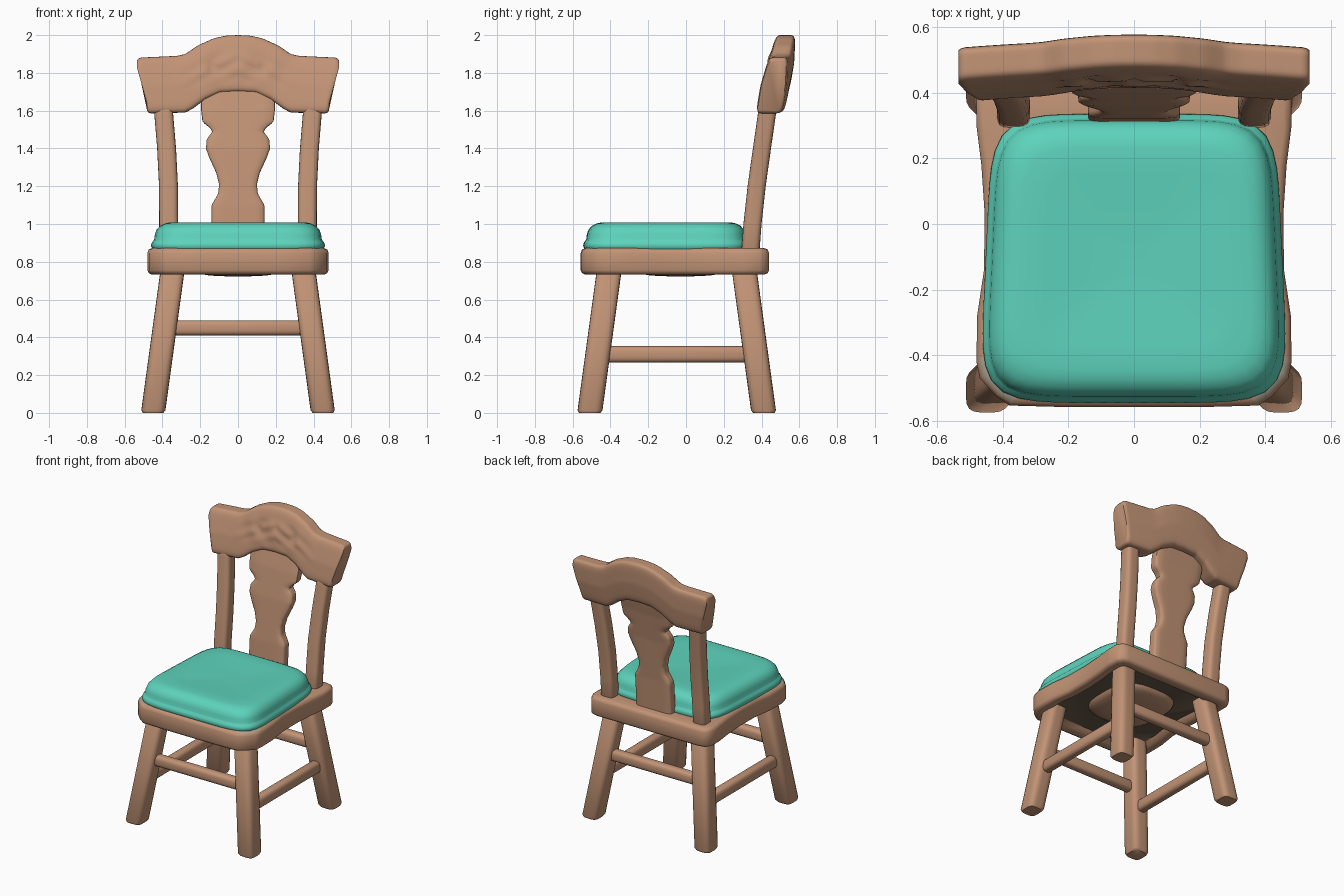
import bpy, bmesh, math
from mathutils import Vector

cube = bpy.data.objects.get("Cube")
if cube:
    bpy.data.objects.remove(cube, do_unlink=True)


def material(name, rgb):
    m = bpy.data.materials.new(name)
    m.use_nodes = True
    m.diffuse_color = (*rgb, 1)
    m.node_tree.nodes["Principled BSDF"].inputs["Base Color"].default_value = (*rgb, 1)
    return m


WOOD = material("warm brown wood", (0.54, 0.295, 0.18))
TEAL = material("teal fabric", (0.11, 0.65, 0.50))
DARK = material("dark brown underside", (0.14, 0.10, 0.065))
BEIGE = material("grey beige worn corner", (0.42, 0.36, 0.28))


def lerp(table, v):
    """Piecewise linear lookup in a list of (key, value)."""
    if v <= table[0][0]:
        return table[0][1]
    for (a, p), (b, q) in zip(table, table[1:]):
        if v <= b:
            return p + (q - p) * (v - a) / (b - a)
    return table[-1][1]


def squircle(n, e):
    """Rounded square of half size one."""
    pts = []
    for i in range(n):
        a = math.tau * (i + 0.5) / n
        c, s = math.cos(a), math.sin(a)
        r = (abs(c) ** e + abs(s) ** e) ** (-1 / e)
        pts.append((c * r, s * r))
    return pts


def loft(name, rings, mat, angle=50):
    """Skin a stack of equal-length rings and close both ends."""
    bm = bmesh.new()
    loops = [[bm.verts.new(p) for p in ring] for ring in rings]
    n = len(loops[0])
    for lo, hi in zip(loops, loops[1:]):
        for i in range(n):
            j = (i + 1) % n
            bm.faces.new((lo[i], lo[j], hi[j], hi[i]))
    bm.faces.new(loops[0][::-1])
    bm.faces.new(loops[-1])
    bmesh.ops.recalc_face_normals(bm, faces=bm.faces)
    me = bpy.data.meshes.new(name)
    bm.to_mesh(me)
    bm.free()
    me.materials.append(mat)
    me.shade_smooth()
    me.set_sharp_from_angle(angle=math.radians(angle))
    ob = bpy.data.objects.new(name, me)
    bpy.context.collection.objects.link(ob)
    return ob


def bar(name, path, half_a, half_b, axis="Z", e=4):
    """Rounded square bar along a path, with softened ends."""
    path = [Vector(p) for p in path]
    soft = 0.015
    first = path[0] + (path[1] - path[0]).normalized() * soft
    last = path[-1] + (path[-2] - path[-1]).normalized() * soft
    stations = [(path[0], 0.86), (first, 1)] + [(p, 1) for p in path[1:-1]]
    stations += [(last, 1), (path[-1], 0.86)]
    rings = []
    for p, k in stations:
        ring = []
        for a, b in squircle(28, e):
            a, b = a * half_a * k, b * half_b * k
            ring.append(p + Vector({"X": (0, a, b), "Y": (a, 0, b), "Z": (a, b, 0)}[axis]))
        rings.append(ring)
    return loft(name, rings, WOOD)


# Splayed legs
def leg_point(side, end, z):
    k = z / 0.73 * 0.10
    return (side * (0.45 - k), -0.51 + k if end < 0 else 0.412 - k, z)


for side, sname in ((1, "left"), (-1, "right")):
    for end, ename in ((-1, "front"), (1, "rear")):
        path = [leg_point(side, end, z) for z in (0, 0.4, 0.8)]
        bar(f"{ename}_{sname}_leg", path, 0.064, 0.066)
    # Side stretcher
    bar(f"{sname}_stretcher", [leg_point(side, -1, 0.31), leg_point(side, 1, 0.31)],
        0.035, 0.043, "Y", 3)
    # Back post, leaning backwards
    post = [(0.367, 0.337, 0.8), (0.367, 0.352, 1.0), (0.368, 0.374, 1.2),
            (0.378, 0.402, 1.4), (0.393, 0.428, 1.58), (0.395, 0.437, 1.64)]
    bar(f"{sname}_back_post", [(side * x, y, z) for x, y, z in post], 0.05, 0.048)

# Front and rear stretchers
for end, ename in ((-1, "front"), (1, "rear")):
    bar(f"{ename}_stretcher", [leg_point(-1, end, 0.45), leg_point(1, end, 0.45)],
        0.035, 0.04, "X", 3)

# Seat frame: waisted outline with clipped front corners, recessed underneath
half = [(0.0, -0.558), (0.2, -0.558), (0.38, -0.553), (0.42, -0.525), (0.47, -0.47),
        (0.48, -0.42), (0.478, -0.28), (0.457, -0.14), (0.455, 0.03), (0.465, 0.18),
        (0.48, 0.3), (0.48, 0.39), (0.455, 0.43), (0.41, 0.44), (0.0, 0.44)]
outline = half + [(-x, y) for x, y in half[-2:0:-1]]
levels = [(0.765, 0.80), (0.735, 0.85), (0.732, 0.95), (0.74, 0.985), (0.755, 1.0),
          (0.845, 1.0), (0.865, 0.985), (0.872, 0.95), (0.873, 0.8)]
rings = [[(x * k, -0.0575 + (y + 0.0575) * k, z) for x, y in outline] for z, k in levels]
frame = loft("seat_frame", rings, WOOD)
frame.data.materials.append(DARK)
frame.data.materials.append(BEIGE)
for face in frame.data.polygons:
    c = face.center
    if face.normal.z < -0.9 and c.z > 0.76:
        face.material_index = 1
    elif c.z > 0.867 and c.y < -0.4 and abs(c.x) > 0.36:
        face.material_index = 2

# Shallow belly hanging under the seat
rings = [[(a * k * 0.25, -0.03 + b * k * 0.26, z) for a, b in squircle(40, 3)]
         for z, k in ((0.775, 1.0), (0.755, 0.97), (0.738, 0.85), (0.727, 0.6), (0.723, 0.25))]
loft("seat_belly", rings, WOOD)

# Cushion with a piped lower edge and a slightly dished top
levels = [(0.855, 0.96), (0.868, 0.985), (0.885, 1.0), (0.902, 0.99), (0.912, 0.97),
          (0.92, 0.962), (0.945, 0.955), (0.97, 0.935), (0.99, 0.895), (1.003, 0.84),
          (1.009, 0.77), (1.007, 0.6), (1.0, 0.35), (0.997, 0.1)]
rings = []
for z, k in levels:
    ring = []
    for a, b in squircle(72, 6):
        width = 0.452 - 0.02 * b
        ring.append((a * k * width, -0.105 + b * k * 0.44, z))
    rings.append(ring)
loft("seat_cushion", rings, TEAL, 60)

# Vase-shaped back splat
widths = [(0.85, 0.14), (1.10, 0.14), (1.16, 0.105), (1.21, 0.10), (1.27, 0.115),
          (1.35, 0.152), (1.40, 0.17), (1.45, 0.165), (1.49, 0.135), (1.51, 0.15),
          (1.54, 0.188), (1.60, 0.195), (1.72, 0.195)]
lean = [(0.85, 0.34), (1.1, 0.358), (1.4, 0.395), (1.6, 0.433), (1.72, 0.463)]
rings = []
for i in range(61):
    z = 0.85 + 0.87 * i / 60
    rings.append([(a * lerp(widths, z), lerp(lean, z) + b * 0.036, z)
                  for a, b in squircle(36, 7)])
loft("back_splat", rings, WOOD)

# Arched crest rail, bowed in plan, with shallow carving on its front
top = [(0, 2.0), (0.06, 1.997), (0.12, 1.983), (0.2, 1.945), (0.26, 1.90),
       (0.3, 1.89), (0.5, 1.88)]
bottom = [(0, 1.70), (0.1, 1.695), (0.18, 1.66), (0.25, 1.61), (0.29, 1.59), (0.5, 1.585)]


def carving(x, z):
    """Leaf-like ripples and a pair of small hollows."""
    mid = 1.79 + 0.05 * math.cos(x * 5)
    fade = max(0, 1 - (x / 0.33) ** 2) * max(0, 1 - ((z - mid) / 0.1) ** 2)
    ripple = 0.009 * math.sin(abs(x) * 40 + z * 30) * math.cos(z * 45)
    hollow = 0.02 * math.exp(-((abs(x) - 0.14) ** 2 + (z - 1.83) ** 2) / 0.0006)
    return fade * (ripple + hollow)


steps = [(-1, 0.9), (-0.985, 0.97), (-0.96, 1)]
steps += [(i / 36, 1) for i in range(-34, 35)]
steps += [(-u, k) for u, k in reversed(steps[:3])]
rings = []
for u, k in steps:
    hi, lo = lerp(top, abs(u) * 0.5), lerp(bottom, abs(u) * 0.5)
    ring = []
    for a, t in squircle(64, 7):
        z = (hi + lo) / 2 + t * k * (hi - lo) / 2
        x = u * (0.508 + 0.027 * max(-1, min(1, t * 1.4)))
        y = 0.440 + 0.17 * (z - 1.6) + 0.02 * (1 - u * u)
        y += a * k * (0.070 - 0.018 * max(0, t))
        if a < -0.9:
            y += carving(x, z)
        ring.append((x, y, z))
    rings.append(ring)
loft("crest_rail", rings, WOOD)
